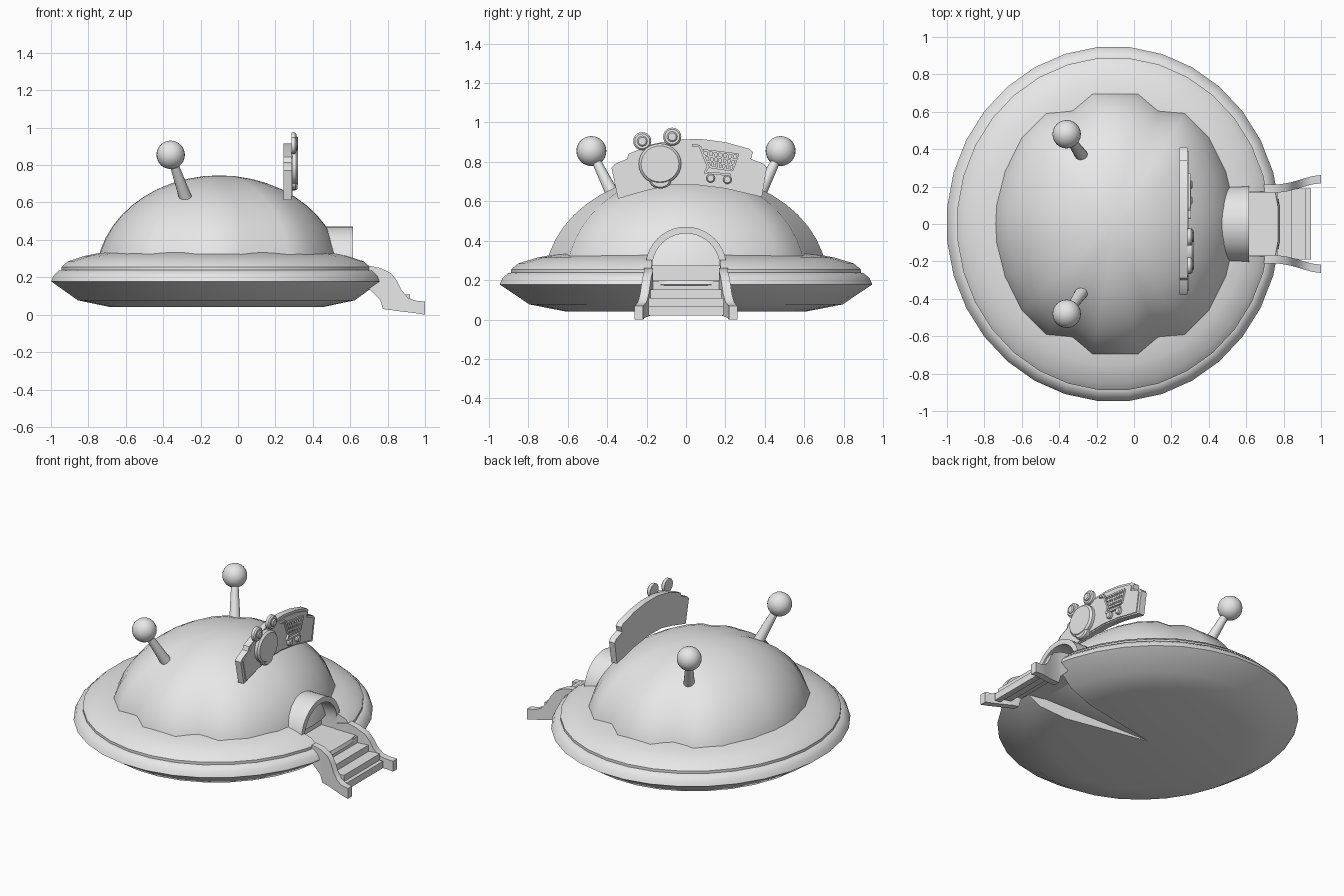
import bpy, bmesh
from math import sin, cos, pi, radians, sqrt
from mathutils import Vector

if "Cube" in bpy.data.objects:
    bpy.data.objects.remove(bpy.data.objects["Cube"])

grey = bpy.data.materials.new("plain_grey")
grey.use_nodes = True
grey.diffuse_color = (0.8, 0.8, 0.8, 1)
grey.node_tree.nodes["Principled BSDF"].inputs["Base Color"].default_value = (0.8, 0.8, 0.8, 1)


def loft(name, rings, smooth=35):
    """Skin equal rings of points into a capped solid."""
    bm = bmesh.new()
    loops = [[bm.verts.new(p) for p in ring] for ring in rings]
    n = len(loops[0])
    for a, b in zip(loops, loops[1:]):
        for i in range(n):
            j = (i + 1) % n
            bm.faces.new((a[i], a[j], b[j], b[i]))
    bm.faces.new(loops[0][::-1])
    bm.faces.new(loops[-1])
    bmesh.ops.recalc_face_normals(bm, faces=bm.faces)
    mesh = bpy.data.meshes.new(name)
    bm.to_mesh(mesh)
    bm.free()
    obj = bpy.data.objects.new(name, mesh)
    bpy.context.collection.objects.link(obj)
    mesh.materials.append(grey)
    shade(obj, smooth)
    return obj


def shade(obj, angle):
    bpy.ops.object.select_all(action='DESELECT')
    obj.select_set(True)
    bpy.context.view_layer.objects.active = obj
    bpy.ops.object.shade_smooth_by_angle(angle=radians(angle))


def box(name, x0, x1, y0, y1, z0, z1):
    return loft(name, [[(x, y0, z0), (x, y1, z0), (x, y1, z1), (x, y0, z1)] for x in (x0, x1)])


def plate(name, outline, x0, x1, bevel=0.0):
    """Extrude a (y, z) outline along x, with a chamfer on the outer face."""
    cy = sum(p[0] for p in outline) / len(outline)
    cz = sum(p[1] for p in outline) / len(outline)
    size = max(abs(p[0] - cy) for p in outline)
    k = 1 - bevel / size
    rings = [[(x0, y, z) for y, z in outline], [(x1 - bevel, y, z) for y, z in outline]]
    if bevel:
        rings.append([(x1, cy + (y - cy) * k, cz + (z - cz) * k) for y, z in outline])
    return loft(name, rings)


def oval(cy, cz, ry, rz, n=20):
    return [(cy + ry * cos(2 * pi * i / n), cz + rz * sin(2 * pi * i / n)) for i in range(n)]


def cut(target, cutter):
    mod = target.modifiers.new("cut", 'BOOLEAN')
    mod.object, mod.operation, mod.solver = cutter, 'DIFFERENCE', 'EXACT'
    bpy.ops.object.select_all(action='DESELECT')
    bpy.context.view_layer.objects.active = target
    target.select_set(True)
    bpy.ops.object.modifier_apply(modifier=mod.name)
    bpy.data.objects.remove(cutter)


CX = -0.11  # centre of the saucer

# Saucer hull
profile = [(.64, .04), (.84, .077), (1, .178), (.985, .21), (.955, .235), (.938, .238),
           (.938, .255), (.9, .285), (.8, .314), (.7, .332), (.4, .345)]
N = 32
hull = loft("saucer_hull", [[(CX + .893 * r * cos(2 * pi * (i + .5) / N),
                              .95 * r * sin(2 * pi * (i + .5) / N), z) for i in range(N)]
                            for r, z in profile])
# Doorway notch above, tapering recess below
cut(hull, box("door_cutter", .5, 1, -.175, .175, .2, .6))
tip, end = CX, .9
cut(hull, loft("recess_cutter", [[(tip, -.001, .0), (tip, .001, .0), (tip, .001, .042), (tip, -.001, .042)],
                                 [(end, -.2, .0), (end, .2, .0), (end, .2, .18), (end, -.2, .18)]]))
shade(hull, 35)

# Dome with a raised rib running side to side
quarter = [(.64, .0), (.635, .1), (.59, .28), (.5, .46), (.37, .59), (.23, .605), (.12, .695)]
half = quarter + [(-x, y) for x, y in quarter[::-1]]
outline = half + [(x, -y) for x, y in half[-2:0:-1]]
levels = [(.2 + .545 * sin(t), 1.03 * cos(t)) for t in (pi / 2 * k / 12 for k in range(1, 12))]
levels.append((.744, .03))
loft("dome", [[(-.1 + x * s, y * s, z) for x, y in outline] for z, s in levels], 50)


# Door arch
def arch_ring(y, z, dy, dz):
    ri, ro = .172, .206
    return [(x, y + r * dy, z + r * dz) for x, r in ((.46, ri), (.615, ri), (.615, ro), (.46, ro))]


arch = [arch_ring(0, .2, 1, 0)]
arch += [arch_ring(0, .265, cos(pi * i / 20), sin(pi * i / 20)) for i in range(21)]
arch.append(arch_ring(0, .2, -1, 0))
loft("door_arch", arch)

# Stairs
for i in range(4):
    x, z = .69 + .075 * i, .195 - .043 * i
    box("stair_step", x - .09 if i == 0 else x - .01, x + .08 if i < 3 else x + .03,
        -.19, .19, max(.02, z - .06), z)

# Flared side rails: x, middle y, bottom z, top z
stations = [(.6, .19, .18, .235), (.7, .19, .14, .262), (.76, .19, .08, .25), (.775, .19, .03, .243),
            (.82, .197, .025, .22), (.85, .204, .02, .18), (.875, .211, .017, .13),
            (.91, .222, .013, .09), (.95, .233, .008, .075), (1, .24, 0, .07)]
for side in (-1, 1):
    loft("stair_rail", [[(x, side * (y - .022), b), (x, side * (y + .022), b),
                         (x, side * (y + .022), t), (x, side * (y - .022), t)]
                        for x, y, b, t in stations])

# Antennas
for side in (-1, 1):
    base, top = Vector((-.265, side * .345, .58)), Vector((-.36, side * .48, .855))
    d = (top - base).normalized()
    u = d.orthogonal().normalized()
    v = d.cross(u)
    loft("antenna_stalk", [[c + r * (u * cos(a) + v * sin(a)) for a in (pi * i / 8 for i in range(16))]
                           for c, r in ((base, .037), (top, .02))])
    bpy.ops.mesh.primitive_uv_sphere_add(segments=24, ring_count=14, radius=.076, location=top)
    ball = bpy.context.object
    ball.name = "antenna_ball"
    ball.data.materials.append(grey)
    shade(ball, 40)

# Sign board: curved banner with stepped ends
board = [(-.345, .613), (-.2, .655), (-.08, .682), (.05, .684), (.2, .665), (.385, .622),
         (.41, .77), (.395, .79), (.33, .815), (.34, .85), (.32, .867), (.2, .9), (.08, .916), (-.05, .914),
         (-.17, .89), (-.29, .842), (-.3, .815), (-.36, .79), (-.378, .77)]
plate("sign_board", board, .243, .285)
cy, cz = .01, .77
lip = [(cy + (y - cy) * .95, cz + (z - cz) * .9) for y, z in board]
plate("sign_panel", lip, .28, .291)

# Animal head emblem
plate("emblem_head", oval(-.132, .79, .108, .103, 28), .285, .322, .012)
plate("emblem_chin", oval(-.13, .705, .055, .04), .285, .318, .01)
for y, z in ((-.222, .905), (-.07, .928)):
    plate("emblem_ear", oval(y, z, .046, .046), .285, .312, .008)
    plate("emblem_inner_ear", oval(y, z, .026, .026), .3, .322, .006)


# Shopping cart emblem
def bar(y0, z0, y1, z1, w=.005, x=.302):
    d = Vector((y1 - y0, z1 - z0))
    n = Vector((-d.y, d.x)).normalized() * w
    plate("cart_bar", [(y0 + n.x, z0 + n.y), (y0 - n.x, z0 - n.y),
                       (y1 - n.x, z1 - n.y), (y1 + n.x, z1 + n.y)], .285, x)


a, b, c, d = (Vector(p) for p in ((.085, .86), (.265, .838), (.235, .757), (.112, .775)))
path = [(.03, .885), (.07, .88), (.112, .775), (.095, .745), (.225, .735)]
for p, q in zip(path, path[1:]):
    bar(*p, *q, .006, .305)
for i in range(4):
    t = i / 3
    bar(*a.lerp(d, t), *b.lerp(c, t))
for i in range(1, 8):
    t = i / 7
    bar(*a.lerp(b, t), *d.lerp(c, t))
for y, z in ((.125, .717), (.21, .71)):
    plate("cart_wheel", oval(y, z, .022, .022, 16), .285, .312, .006)
